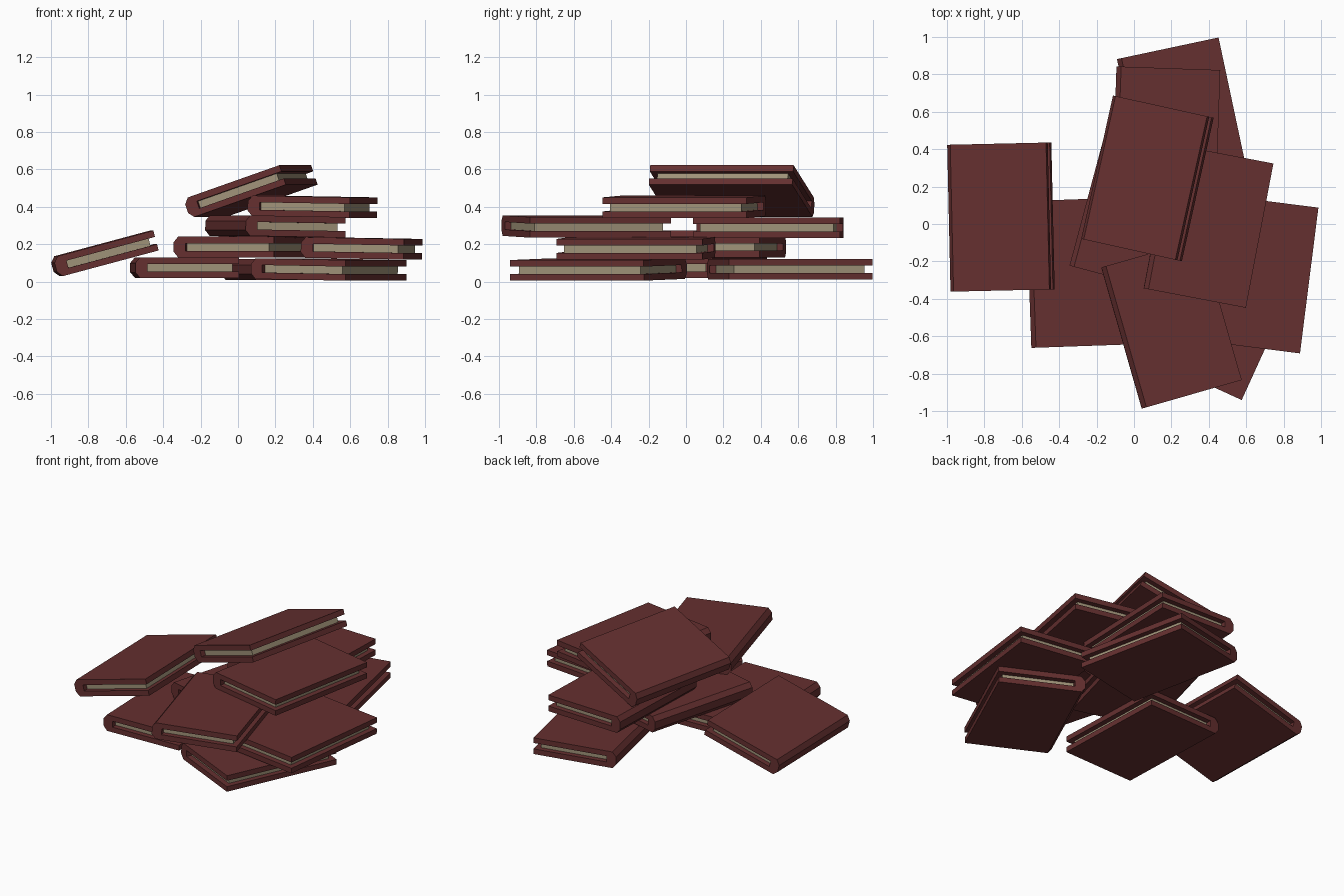
import bpy
import bmesh
from math import radians

cube = bpy.data.objects.get("Cube")
if cube:
    bpy.data.objects.remove(cube, do_unlink=True)

WIDTH, LENGTH, THICK = 0.555, 0.785, 0.11
BOARD = 0.035       # thickness of a cover board
SPINE = 0.065       # depth of the spine
INSET = 0.035       # pages stop short of the cover


def material(name, color):
    mat = bpy.data.materials.new(name)
    mat.use_nodes = True
    mat.diffuse_color = color
    mat.node_tree.nodes["Principled BSDF"].inputs["Base Color"].default_value = color
    return mat


cover_mat = material("dark red leather", (0.13, 0.029, 0.029, 1))
page_mat = material("aged paper", (0.35, 0.29, 0.19, 1))


def extruded_mesh(name, profile, length, mat):
    """Extrude an x-z profile along y, centred on the origin."""
    bm = bmesh.new()
    face = bm.faces.new([bm.verts.new((x, -length / 2, z)) for x, z in profile])
    new = bmesh.ops.extrude_face_region(bm, geom=[face])["geom"]
    moved = [v for v in new if isinstance(v, bmesh.types.BMVert)]
    bmesh.ops.translate(bm, verts=moved, vec=(0, length, 0))
    bmesh.ops.recalc_face_normals(bm, faces=bm.faces)
    mesh = bpy.data.meshes.new(name)
    bm.to_mesh(mesh)
    bm.free()
    mesh.materials.append(mat)
    return mesh


# Cover: C-shaped section with a chamfered spine, open at the fore edge
w, t = WIDTH / 2, THICK / 2
gap = t - BOARD
upper = [(w, gap), (w, t), (-w + 0.025, t), (-w, t - 0.03)]
lower = [(x, -z) for x, z in reversed(upper)]
inner = [(-w + SPINE, -gap), (-w + SPINE, gap)]
cover_mesh = extruded_mesh("cover", upper + lower + inner, LENGTH, cover_mat)

# Page block: plain box held between the boards
left, right = -w + SPINE - 0.005, w - INSET
pages_mesh = extruded_mesh(
    "pages", [(left, -gap), (right, -gap), (right, gap), (left, gap)],
    LENGTH - 2 * INSET, page_mat)


def add_book(name, location, yaw, tilt):
    cover = bpy.data.objects.new(name + "_cover", cover_mesh)
    pages = bpy.data.objects.new(name + "_pages", pages_mesh)
    for obj in (cover, pages):
        bpy.context.collection.objects.link(obj)
    cover.location = location
    cover.rotation_euler = (0, radians(-tilt), radians(yaw))
    pages.parent = cover


# Pile of books: name, centre, yaw, tilt of the fore edge
books = [
    ("leaning_book", (-0.715, 0.037, 0.148), 1.3, 15),
    ("bottom_left_book", (-0.285, -0.26, 0.075), 2, 0),
    ("bottom_front_book", (0.485, -0.468, 0.065), -24.5, -1),
    ("bottom_back_book", (0.262, 0.555, 0.065), 12, 0),
    ("second_right_book", (0.66, -0.267, 0.178), -7.2, -1),
    ("second_left_book", (0.025, 0.085, 0.185), -15, 0),
    ("third_front_book", (0.2, -0.533, 0.295), 16, -1),
    ("third_back_book", (0.17, 0.44, 0.288), -2, 0),
    ("fourth_book", (0.398, -0.01, 0.4), -10.8, -1),
    ("top_book", (0.067, 0.245, 0.48), -12.5, 19),
]
for book in books:
    add_book(*book)
